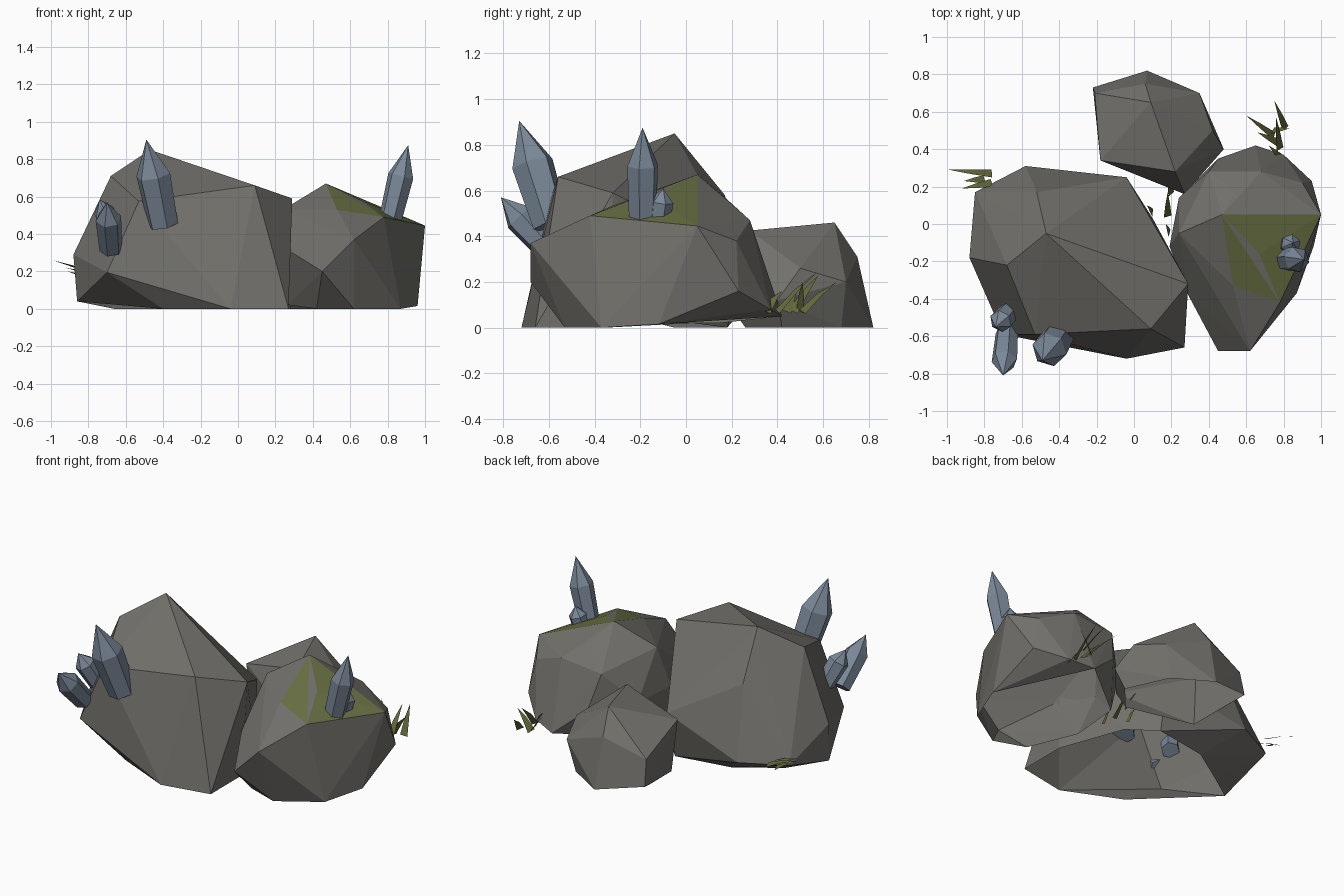
import bpy, bmesh, math
from mathutils import Vector


def mat(name, rgb):
    m = bpy.data.materials.new(name)
    m.diffuse_color = (*rgb, 1)
    return m


STONE = mat("stone", (0.17, 0.165, 0.15))
MOSS = mat("moss", (0.14, 0.16, 0.055))
CRYSTAL = mat("crystal", (0.20, 0.25, 0.32))
GRASS = mat("grass", (0.13, 0.14, 0.045))


def finish(bm, name, *mats):
    me = bpy.data.meshes.new(name)
    bm.to_mesh(me)
    bm.free()
    for m in mats:
        me.materials.append(m)
    ob = bpy.data.objects.new(name, me)
    bpy.context.collection.objects.link(ob)
    return ob


def rock(name, pts, moss=(), bare=()):
    """Faceted boulder: hull of its corner points, hollow underneath."""
    bm = bmesh.new()
    for p in pts:
        bm.verts.new(p)
    bmesh.ops.convex_hull(bm, input=bm.verts[:])
    bmesh.ops.delete(bm, geom=[v for v in bm.verts if not v.link_faces], context='VERTS')
    bmesh.ops.recalc_face_normals(bm, faces=bm.faces[:])
    under = [f for f in bm.faces if f.normal.z < -0.8 and all(v.co.z < 0.07 for v in f.verts)]
    bmesh.ops.delete(bm, geom=under, context='FACES')
    near = lambda v, group: any((v.co - Vector(p)).length < 1e-4 for p in group)
    for f in bm.faces:
        if all(near(v, moss) for v in f.verts) and not all(near(v, bare) for v in f.verts):
            f.material_index = 1
    finish(bm, name, STONE, MOSS)


def crystal(name, base, tip, r, point):
    """Six-sided shaft widening to a shoulder, then a pointed end."""
    base, tip = Vector(base), Vector(tip)
    L = (tip - base).length
    q = (tip - base).to_track_quat('Z', 'Y')
    bm = bmesh.new()
    rings = []
    for z, k in ((0, 0.88), (L - point, 1.0)):
        rings.append([bm.verts.new(base + q @ Vector((
            r * k * math.cos(i * math.pi / 3 + 0.3), r * k * math.sin(i * math.pi / 3 + 0.3), z)))
            for i in range(6)])
    top = bm.verts.new(tip)
    bm.faces.new(rings[0][::-1])
    for i in range(6):
        j = (i + 1) % 6
        bm.faces.new((rings[0][i], rings[0][j], rings[1][j], rings[1][i]))
        bm.faces.new((rings[1][i], rings[1][j], top))
    finish(bm, name, CRYSTAL)


def tuft(name, blades, width):
    """Bent, tapering flat blades, each from a root to a tip."""
    bm = bmesh.new()
    for root, tip in blades:
        a, b = Vector(root), Vector(tip)
        side = (b - a).cross(Vector((0.2, 0.4, 1))).normalized() * width / 2
        mid = a.lerp(b, 0.5) + Vector((0, 0, 0.01))
        v = [bm.verts.new(p) for p in (a - side, a + side, mid + side * 0.6, mid - side * 0.6, b)]
        bm.faces.new(v[:4])
        bm.faces.new((v[3], v[2], v[4]))
    finish(bm, name, GRASS)


# Large left boulder, undercut at the back
rock("large_boulder", [
    (-0.47, -0.05, 0.85), (-0.68, -0.22, 0.71), (0.09, -0.56, 0.66), (0.29, -0.32, 0.59),
    (-0.53, -0.59, 0.575), (-0.70, -0.59, 0.195), (-0.88, -0.18, 0.29), (-0.85, 0.17, 0.15),
    (-0.58, 0.31, 0.15), (-0.04, 0.25, 0.30), (-0.52, 0.17, 0.58),
    (-0.86, -0.21, 0.04), (-0.66, -0.05, 0), (-0.66, -0.27, 0), (-0.40, -0.56, 0),
    (-0.04, -0.72, 0), (0.27, -0.66, 0), (0.27, -0.35, 0), (0.10, 0.03, 0.02),
    (-0.05, 0.18, 0), (-0.40, 0.12, 0)])

# Right boulder with mossy top
peak, corner, edge = (0.47, 0.05, 0.67), (0.78, -0.42, 0.49), (1.0, 0.05, 0.445)
ridge, left = (0.67, -0.16, 0.575), (0.53, -0.33, 0.53)
rock("mossy_boulder", [
    peak, corner, edge, ridge, left,
    (0.45, -0.68, 0.20), (0.62, -0.68, 0.37), (0.24, -0.05, 0.53), (0.19, -0.12, 0.27),
    (0.29, -0.38, 0.30), (0.54, 0.17, 0.57), (0.40, 0.28, 0.44), (0.68, 0.28, 0.47),
    (0.90, 0.22, 0.38), (0.45, 0.35, 0.22), (0.65, 0.42, 0.05), (0.80, 0.37, 0.08),
    (0.95, 0.23, 0.16), (0.96, -0.12, 0.015), (0.87, -0.37, 0), (0.62, -0.53, 0),
    (0.42, -0.46, 0), (0.27, -0.18, 0.02), (0.30, 0.15, 0.02), (0.24, 0.14, 0.25)],
    moss=(peak, corner, edge, ridge, left), bare=(peak, ridge, corner))

# Small rear boulder
rock("small_boulder", [
    (0.09, 0.65, 0.46), (0.22, 0.28, 0.425), (-0.18, 0.34, 0.33), (-0.21, 0.70, 0.22),
    (0.06, 0.75, 0.31), (0.35, 0.70, 0.20), (0.42, 0.50, 0.26), (-0.22, 0.73, 0.06),
    (0.07, 0.82, 0), (0.30, 0.68, 0), (0.48, 0.40, 0.12), (0.27, 0.16, 0.14),
    (-0.15, 0.60, 0), (-0.15, 0.36, 0), (0.28, 0.26, 0), (0.42, 0.42, 0)])

# Crystals: two leaning clusters
for i, (b, t, r, p) in enumerate((
        ((-0.40, -0.59, 0.45), (-0.49, -0.73, 0.905), 0.094, 0.20),
        ((-0.68, -0.58, 0.32), (-0.70, -0.81, 0.57), 0.07, 0.12),
        ((-0.66, -0.46, 0.38), (-0.74, -0.55, 0.585), 0.062, 0.08),
        ((0.81, -0.19, 0.46), (0.91, -0.19, 0.875), 0.07, 0.17),
        ((0.82, -0.12, 0.46), (0.85, -0.10, 0.61), 0.054, 0.06))):
    crystal(f"crystal_{i + 1}", b, t, r, p)

# Grass tufts in the gaps and at the edges
tuft("grass_left", [((-0.76, 0.27, 0.17), (-0.99, 0.29, 0.26)),
                    ((-0.76, 0.22, 0.16), (-0.92, 0.19, 0.22)),
                    ((-0.80, 0.24, 0.15), (-0.91, 0.23, 0.20))], 0.045)
tuft("grass_right", [((0.81, 0.51, 0.07), (0.75, 0.66, 0.20)),
                     ((0.75, 0.47, 0.07), (0.60, 0.58, 0.23)),
                     ((0.74, 0.50, 0.07), (0.83, 0.51, 0.20)),
                     ((0.79, 0.35, 0.07), (0.72, 0.42, 0.16)),
                     ((0.78, 0.40, 0.07), (0.76, 0.57, 0.24)),
                     ((0.76, 0.44, 0.07), (0.66, 0.49, 0.18))], 0.045)
tuft("grass_middle", [((0.18, 0.04, 0.06), (0.18, 0.17, 0.18)),
                      ((0.19, -0.05, 0.06), (0.17, 0.0, 0.16)),
                      ((0.10, 0.06, 0.06), (0.07, 0.10, 0.15)),
                      ((0.20, 0.16, 0.06), (0.18, 0.24, 0.15))], 0.045)
